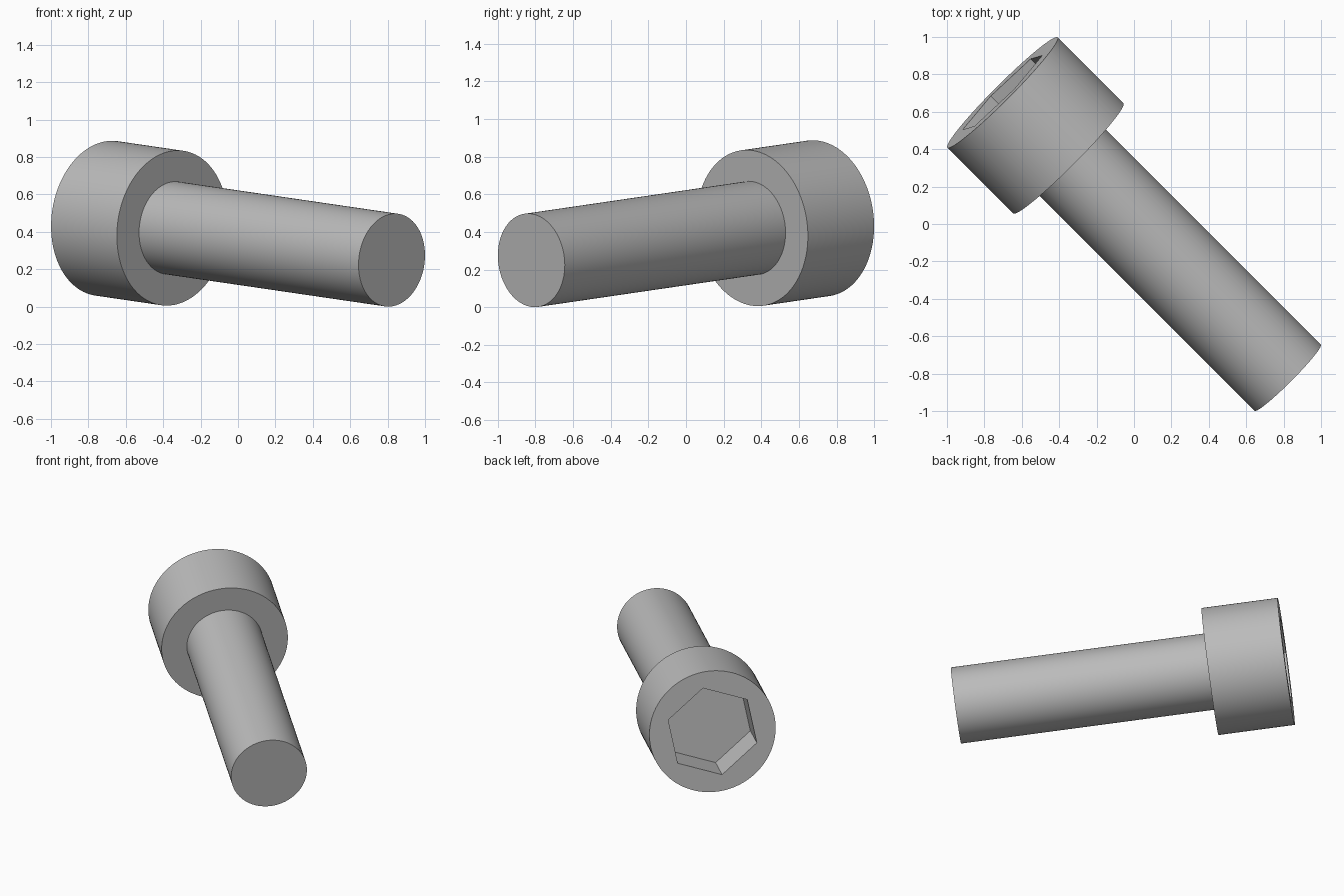
import bpy, bmesh
from math import cos, sin, tau, radians
from mathutils import Vector, Matrix

cube = bpy.data.objects.get("Cube")
if cube:
    bpy.data.objects.remove(cube)

# Bolt dimensions along its own axis, measured from the shaft tip
TIP = Vector((0.822, -0.822, 0.249))
CROWN = Vector((-0.703, 0.703, 0.472))
LENGTH = (CROWN - TIP).length
HEAD_HEIGHT, HEAD_RADIUS, SHAFT_RADIUS = 0.5, 0.417, 0.25
SOCKET_RADIUS, SOCKET_DEPTH, SOCKET_TURN = 0.308, 0.245, radians(40.8)

# Frame whose z runs from tip to crown and whose x stays level
axis = (CROWN - TIP).normalized()
side = Vector((0, 0, 1)).cross(axis).normalized()
frame = Matrix((side, axis.cross(side), axis)).transposed().to_4x4()
frame.translation = TIP

steel = bpy.data.materials.new("grey steel")
steel.use_nodes = True
GREY = (0.5, 0.5, 0.5, 1)
steel.diffuse_color = GREY
steel.node_tree.nodes["Principled BSDF"].inputs["Base Color"].default_value = GREY


def prism(name, sides, radius, bottom, top, turn=0):
    """Closed prism along the bolt axis."""
    bm = bmesh.new()
    ring = [bm.verts.new((radius * cos(turn + tau * i / sides),
                          radius * sin(turn + tau * i / sides), bottom))
            for i in range(sides)]
    base = bm.faces.new(ring)
    lid = bmesh.ops.extrude_face_region(bm, geom=[base], use_keep_orig=True)["geom"]
    bmesh.ops.translate(bm, vec=(0, 0, top - bottom),
                        verts=[v for v in lid if isinstance(v, bmesh.types.BMVert)])
    bmesh.ops.recalc_face_normals(bm, faces=bm.faces)
    mesh = bpy.data.meshes.new(name)
    bm.to_mesh(mesh)
    bm.free()
    mesh.materials.append(steel)
    obj = bpy.data.objects.new(name, mesh)
    obj.matrix_world = frame
    bpy.context.collection.objects.link(obj)
    return obj


def activate(obj):
    bpy.ops.object.select_all(action="DESELECT")
    obj.select_set(True)
    bpy.context.view_layer.objects.active = obj


# Shaft and head
shaft = prism("shaft", 128, SHAFT_RADIUS, 0, LENGTH - HEAD_HEIGHT + 0.02)
head = prism("head", 128, HEAD_RADIUS, LENGTH - HEAD_HEIGHT, LENGTH)

# Hexagonal socket cut into the crown
cutter = prism("socket_cutter", 6, SOCKET_RADIUS, LENGTH - SOCKET_DEPTH,
               LENGTH + 0.1, SOCKET_TURN)
cutter.hide_render = True
cut = head.modifiers.new("socket", "BOOLEAN")
cut.operation = "DIFFERENCE"
cut.solver = "EXACT"
cut.object = cutter
activate(head)
bpy.ops.object.modifier_apply(modifier=cut.name)
bpy.data.objects.remove(cutter)

# Round walls smooth, rims crisp
for part in (shaft, head):
    activate(part)
    bpy.ops.object.shade_smooth_by_angle(angle=radians(30))
